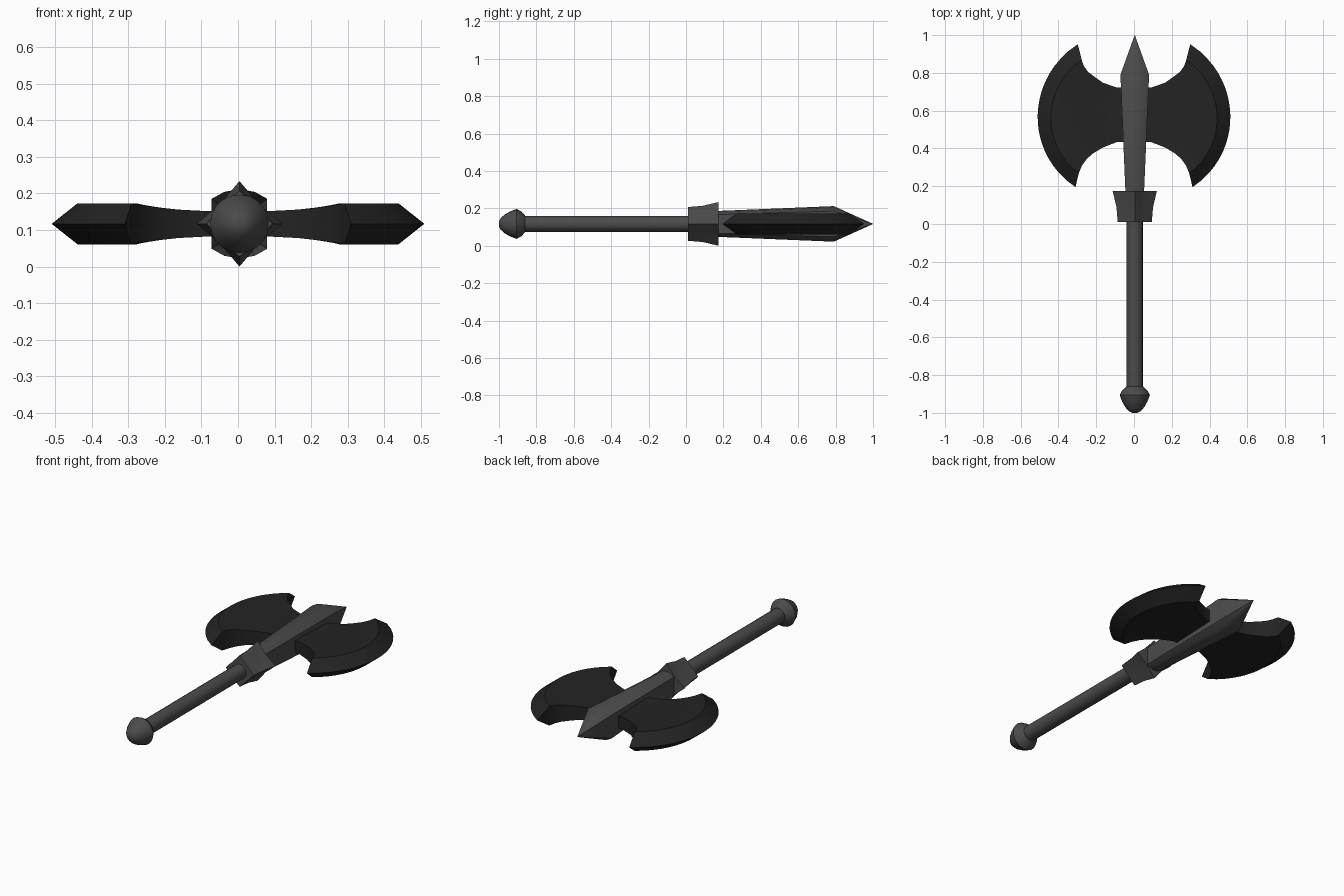
import bpy, bmesh, math

if "Cube" in bpy.data.objects:
    bpy.data.objects.remove(bpy.data.objects["Cube"])

CX, CZ = 0.004, 0.117      # axis of the shaft, which runs along y


def material(name, v):
    m = bpy.data.materials.new(name)
    m.diffuse_color = (v, v, v, 1)
    m.use_nodes = True
    m.node_tree.nodes["Principled BSDF"].inputs["Base Color"].default_value = m.diffuse_color
    return m


STEEL = material("dark grey steel", 0.07)
BLACK = material("blackened blade", 0.017)


def finish(bm, name, mat, angle):
    bmesh.ops.recalc_face_normals(bm, faces=bm.faces)
    me = bpy.data.meshes.new(name)
    bm.to_mesh(me)
    bm.free()
    me.materials.append(mat)
    ob = bpy.data.objects.new(name, me)
    bpy.context.collection.objects.link(ob)
    bpy.ops.object.select_all(action='DESELECT')
    ob.select_set(True)
    bpy.context.view_layer.objects.active = ob
    bpy.ops.object.shade_smooth_by_angle(angle=math.radians(angle))
    return ob


def loft(name, rings, mat, angle=35):
    """Skin a list of (y, [(x, z), ...]) cross-sections and cap the ends."""
    bm = bmesh.new()
    loops = [[bm.verts.new((CX + x, y, CZ + z)) for x, z in pts] for y, pts in rings]
    n = len(loops[0])
    for a, b in zip(loops, loops[1:]):
        for i in range(n):
            j = (i + 1) % n
            bm.faces.new((a[i], a[j], b[j], b[i]))
    bm.faces.new(loops[0])
    bm.faces.new(loops[-1][::-1])
    bmesh.ops.remove_doubles(bm, verts=bm.verts, dist=0.0002)
    return finish(bm, name, mat, angle)


def polar(radii, n):
    """Closed section whose radii repeat around the circle."""
    return [(radii[i % len(radii)] * math.cos(2 * math.pi * i / n),
             radii[i % len(radii)] * math.sin(2 * math.pi * i / n)) for i in range(n)]


# handle and pommel
loft("handle", [(y, polar([0.043], 16)) for y in (-0.88, 0.2)], STEEL)
pommel = [(-1.0, 0.012), (-0.992, 0.03), (-0.97, 0.05), (-0.94, 0.067),
          (-0.905, 0.08), (-0.88, 0.066), (-0.86, 0.044)]
loft("pommel", [(y, polar([r], 20)) for y, r in pommel], STEEL, 40)

# four-pointed flared collar
loft("collar", [(0.01, polar([0.09, 0.071, 0.064, 0.071], 16)),
                (0.09, polar([0.097, 0.075, 0.067, 0.075], 16)),
                (0.175, polar([0.117, 0.085, 0.075, 0.085], 16))], STEEL, 25)


# central spike: flat sides, gently domed top and bottom
def spike_section(w, h):
    top = [(w, 0.72 * h), (0.55 * w, 0.92 * h), (0, h), (-0.55 * w, 0.92 * h), (-w, 0.72 * h)]
    return top + [(-x, -z) for x, z in top]


loft("spike", [(0.14, spike_section(0.048, 0.068)), (0.79, spike_section(0.076, 0.095)),
               (1.0, spike_section(0.0005, 0.0005))], STEEL, 30)

# one blade as columns: (x at end low, x at end high, y low, y high, bulge, half thickness)
COLS = [(0.0, 0.0, 0.435, 0.72, 0.0, 0.034),
        (0.09, 0.09, 0.434, 0.722, 0.0, 0.035),
        (0.165, 0.165, 0.405, 0.748, 0.005, 0.039),
        (0.215, 0.21, 0.375, 0.78, 0.015, 0.044),
        (0.25, 0.243, 0.345, 0.805, 0.03, 0.049),
        (0.275, 0.265, 0.31, 0.835, 0.055, 0.053),
        (0.292, 0.277, 0.27, 0.87, 0.155, 0.056),
        (0.31, 0.298, 0.195, 0.952, 0.206, 0.0)]
N = 20


def arc(v):                 # unit-height circular bulge, v in -1..1
    r = 1.2
    c = math.sqrt(r * r - 1)
    return (math.sqrt(r * r - v * v) - c) / (r - c)


def blade(name, side):
    bm = bmesh.new()
    layers = []
    for s in (1, -1):
        grid = []
        for xl, xh, yl, yh, bulge, t in COLS:
            grid.append([bm.verts.new((side * (xl + (xh - xl) * k / N + bulge * arc(2 * k / N - 1)),
                                       yl + (yh - yl) * k / N, CZ + s * t))
                         for k in range(N + 1)])
        for a, b in zip(grid, grid[1:]):
            for k in range(N):
                bm.faces.new((a[k], b[k], b[k + 1], a[k + 1]))
        layers.append(grid)
    up, dn = layers
    for k in (0, N):        # rim walls along the concave edges
        for c in range(len(COLS) - 1):
            bm.faces.new((up[c][k], up[c + 1][k], dn[c + 1][k], dn[c][k]))
    bmesh.ops.remove_doubles(bm, verts=bm.verts, dist=0.0002)
    return finish(bm, name, BLACK, 25)


blade("right_blade", 1)
blade("left_blade", -1)
